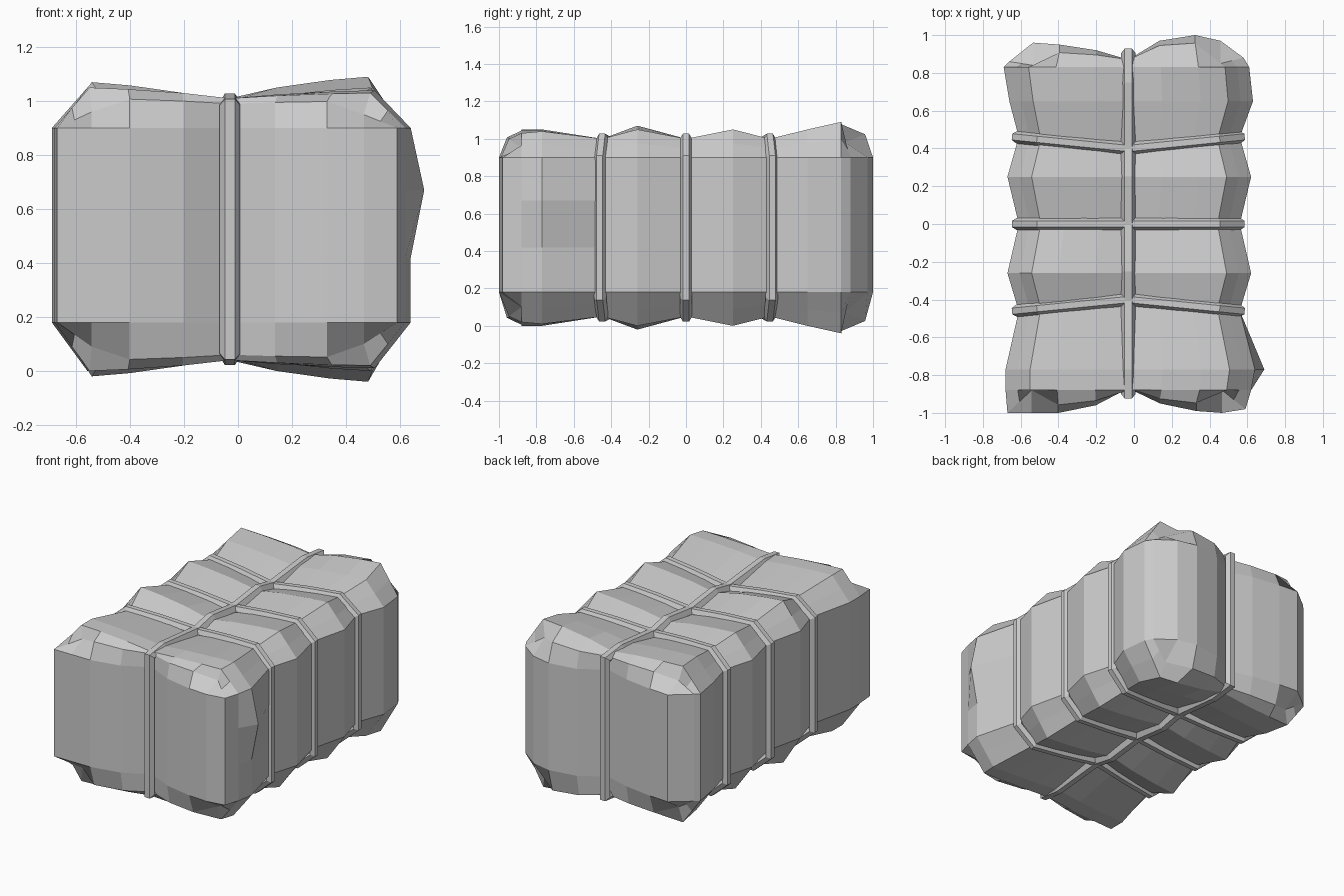
import bpy, bmesh

if "Cube" in bpy.data.objects:
    bpy.data.objects.remove(bpy.data.objects["Cube"])


def make_material(name, rgb):
    mat = bpy.data.materials.new(name)
    mat.use_nodes = True
    mat.diffuse_color = (*rgb, 1)
    mat.node_tree.nodes["Principled BSDF"].inputs["Base Color"].default_value = (*rgb, 1)
    return mat


grey = make_material("plain grey", (0.6, 0.6, 0.6))
MID = -0.03  # x of the lengthwise rope

# Slices along the bale: y, left x reach, right x reach, top at left, top at right, valley top
slices = [
    (-1.0, 0.64, 0.62, 1.01, 1.0, 0.99),
    (-0.88, 0.65, 0.65, 1.05, 1.03, 1.01),
    (-0.77, 0.65, 0.67, 1.05, 1.04, 1.01),
    (-0.46, 0.58, 0.59, 1.0, 1.0, 0.95),
    (-0.26, 0.64, 0.65, 1.07, 1.05, 0.99),
    (0.0, 0.58, 0.59, 1.0, 1.0, 0.95),
    (0.25, 0.64, 0.65, 1.05, 1.05, 0.99),
    (0.46, 0.58, 0.59, 1.0, 1.0, 0.95),
    (0.65, 0.63, 0.66, 1.04, 1.05, 1.0),
    (0.83, 0.66, 0.64, 1.05, 1.09, 1.01),
    (1.0, 0.63, 0.61, 1.0, 1.03, 0.99),
]
columns = [-1, -0.8, -0.58, -0.27, 0, 0.27, 0.58, 0.8, 1]
swell = {0: 0, 0.27: 0.5, 0.58: 0.85, 0.8: 1}
rows = [0, 0.18, 0.42, 0.67, 0.9, 1]
front_reach = [1.0, 1.0, 1.0, 0.96, 0.87, 0.95, 0.99, 1.0, 0.98]
back_reach = [0.86, 0.96, 0.95, 0.92, 0.87, 0.97, 1.0, 0.97, 0.88]
NI, NJ, NK = len(columns) - 1, len(slices) - 1, len(rows) - 1


def bale_point(i, j, k):
    """Place one surface point: column i, slice j, row k."""
    if i in (0, NI) and k in (0, NK):  # corners lie on the flat bevel
        a = bale_point(1 if i == 0 else NI - 1, j, k)
        b = bale_point(i, j, 1 if k == 0 else NK - 1)
        return [(p + q) / 2 for p, q in zip(a, b)]
    y, left, right, top_l, top_r, valley = slices[j]
    u = columns[i]
    x = MID + u * (right if u > 0 else left)
    z = rows[k]
    if k in (0, NK):
        shoulder = top_r if u > 0 else top_l
        top = valley + (shoulder - valley) * swell[abs(u)]
        z = top if k else 1.05 - top
    if j in (0, NJ):  # bulging ends, tucked in at the rim
        y = -front_reach[i] if j == 0 else back_reach[i]
        tuck = 0.0
        if k in (0, NK):
            tuck = 0.12 if abs(u) == 0.8 else 0.05 * swell[abs(u)]
        y += tuck if j == 0 else -tuck
        if tuck > 0.1:
            z += -0.05 if k else 0.05
    elif abs(y) == 0.46:  # tied grooves bow toward the middle
        y -= 0.06 * (1 - abs(u)) * (1 if y > 0 else -1)
    if i == NI and k == 3 and j == 2:
        x += 0.05
    return [x, y, z]


def build_bale():
    bm = bmesh.new()
    verts = {}

    def vert(key):
        if key not in verts:
            verts[key] = bm.verts.new(bale_point(*key))
        return verts[key]

    size = (NI, NJ, NK)
    for axis in range(3):
        p, q = (axis + 1) % 3, (axis + 2) % 3
        for side in (0, size[axis]):
            for a in range(size[p]):
                for b in range(size[q]):
                    quad = []
                    for da, db in ((0, 0), (1, 0), (1, 1), (0, 1)):
                        key = [0, 0, 0]
                        key[axis], key[p], key[q] = side, a + da, b + db
                        quad.append(vert(tuple(key)))
                    bm.faces.new(quad)
    bmesh.ops.recalc_face_normals(bm, faces=bm.faces)
    mesh = bpy.data.meshes.new("wrapped_bale")
    bm.to_mesh(mesh)
    bm.free()
    mesh.materials.append(grey)
    bale = bpy.data.objects.new("wrapped_bale", mesh)
    bpy.context.collection.objects.link(bale)


def build_rope(name, points, radius):
    """Closed six-sided rope through the given points."""
    curve = bpy.data.curves.new(name, "CURVE")
    curve.dimensions = "3D"
    curve.bevel_depth = radius
    curve.bevel_resolution = 1
    spline = curve.splines.new("POLY")
    spline.points.add(len(points) - 1)
    for slot, p in zip(spline.points, points):
        slot.co = (*p, 1)
    spline.use_cyclic_u = True
    spline.use_smooth = False
    curve.materials.append(grey)
    rope = bpy.data.objects.new(name, curve)
    bpy.context.collection.objects.link(rope)
    bpy.ops.object.select_all(action="DESELECT")
    rope.select_set(True)
    bpy.context.view_layer.objects.active = rope
    bpy.ops.object.convert(target="MESH")


build_bale()

# Lengthwise rope, dipping where the cross ropes tie it down
path = [(-0.9, 0.985), (-0.77, 0.995), (-0.4, 0.96), (-0.25, 0.99), (0, 0.96),
        (0.25, 0.99), (0.4, 0.96), (0.75, 0.995), (0.905, 0.985)]
loop = [(MID, y, z) for y, z in path] + [(MID, y, 1.05 - z) for y, z in reversed(path)]
build_rope("lengthwise_rope", loop, 0.038)

# Cross ropes
half = [(0.59, 0.9), (0.475, 1.0), (0.25, 0.985), (0, 0.96)]
upper = half + [(-x, z) for x, z in reversed(half[:-1])]
ring = upper + [(x, 1.05 - z) for x, z in reversed(upper)]
for name, y in (("front_rope", -0.46), ("middle_rope", 0), ("back_rope", 0.46)):
    bow = 0.06 * (y > 0) - 0.06 * (y < 0)
    build_rope(name, [(MID + x, y - bow * (1 - abs(x) / 0.6), z) for x, z in ring], 0.033)
